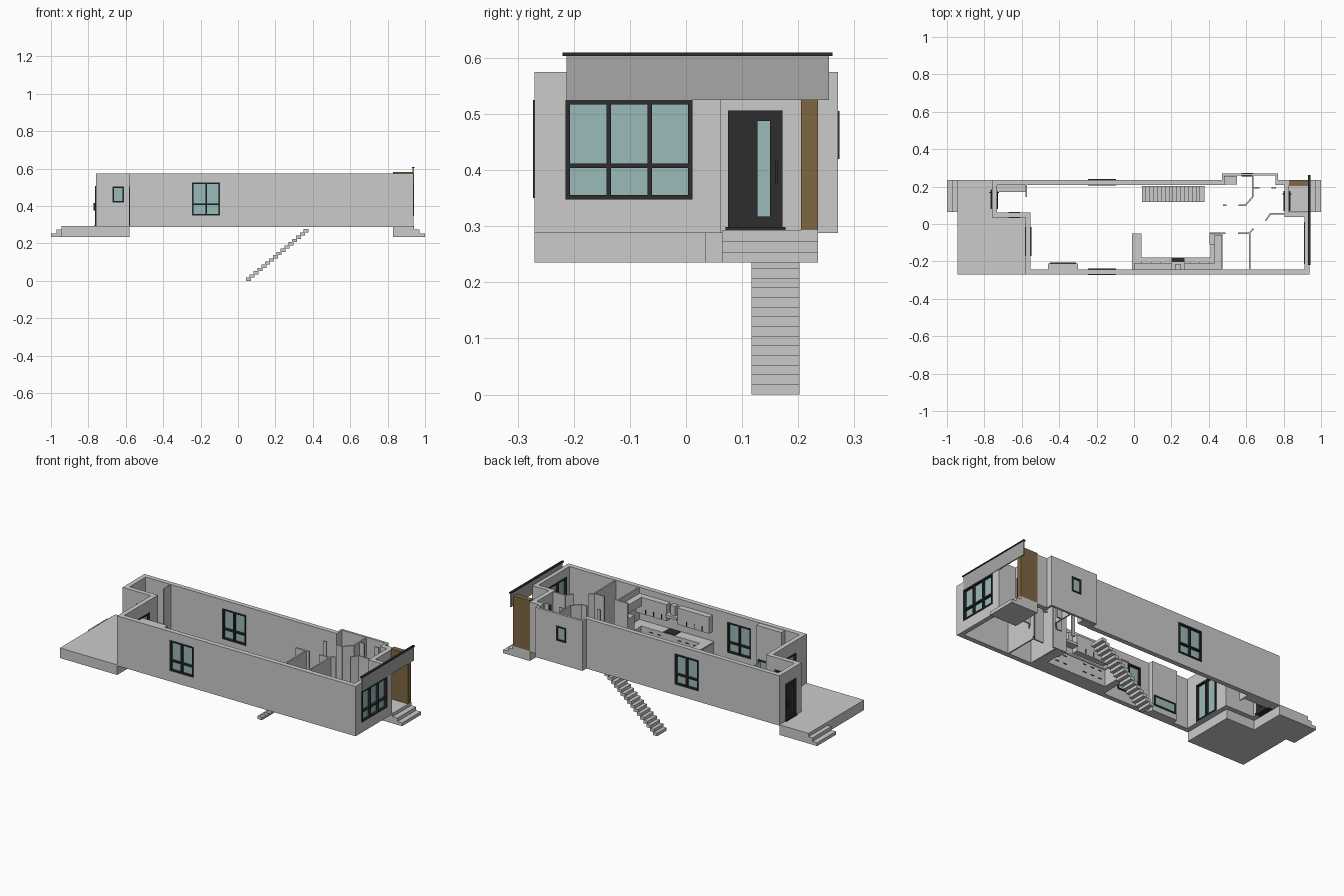
import bpy, bmesh
from mathutils import Vector

if "Cube" in bpy.data.objects:
    bpy.data.objects.remove(bpy.data.objects["Cube"])

def mat(name, r, g, b):
    m = bpy.data.materials.new(name)
    m.diffuse_color = (r, g, b, 1)
    m.use_nodes = True
    m.node_tree.nodes["Principled BSDF"].inputs["Base Color"].default_value = m.diffuse_color
    return m

DARK = mat("dark_metal", .026, .026, .026)
GLASS = mat("glass", .33, .49, .49)
WOOD = mat("wood", .21, .135, .054)
FASCIA = mat("fascia_grey", .39, .39, .39)
CONCRETE = mat("concrete", .53, .53, .53)

def finish(name, bm, material=None):
    bmesh.ops.recalc_face_normals(bm, faces=bm.faces[:])
    me = bpy.data.meshes.new(name)
    bm.to_mesh(me)
    bm.free()
    ob = bpy.data.objects.new(name, me)
    bpy.context.collection.objects.link(ob)
    if material:
        me.materials.append(material)
    return ob

def prism(bm, pts, z0, z1):
    lo = [bm.verts.new((x, y, z0)) for x, y in pts]
    hi = [bm.verts.new((x, y, z1)) for x, y in pts]
    bm.faces.new(lo)
    bm.faces.new(hi)
    for i in range(len(pts)):
        j = (i + 1) % len(pts)
        bm.faces.new((lo[i], lo[j], hi[j], hi[i]))

def boxes(name, items, material=None):
    bm = bmesh.new()
    for x0, x1, y0, y1, z0, z1 in items:
        prism(bm, [(x0, y0), (x1, y0), (x1, y1), (x0, y1)], z0, z1)
    return finish(name, bm, material)

def oriented(axis, d0, d1, u0, u1, z0, z1):
    return (d0, d1, u0, u1, z0, z1) if axis == 'x' else (u0, u1, d0, d1, z0, z1)

Z0, Z1 = .288, .575
openings = []

def window(name, axis, d0, d1, u0, u1, z0, z1, cols=1, split=None, t=.008):
    openings.append(oriented(axis, d0 - .02, d1 + .02, u0 + .001, u1 - .001, z0 + .001, z1 - .001))
    bars = [(u0, u1, z0, z0 + t), (u0, u1, z1 - t, z1)]
    for i in range(cols + 1):
        c = u0 + t / 2 + (u1 - u0 - t) * i / cols
        bars.append((c - t / 2, c + t / 2, z0 + t, z1 - t))
    if split:
        bars.append((u0 + t, u1 - t, split - t / 2, split + t / 2))
    boxes(name + "_frame", [oriented(axis, d0, d1, *b) for b in bars], DARK)
    m = (d0 + d1) / 2
    boxes(name + "_glass", [oriented(axis, m - .003, m + .003, u0 + t, u1 - t, z0 + t, z1 - t)], GLASS)

def door(name, d0, d1, u0, u1, g0, g1, z0=.293, z1=.506):
    openings.append((d0 - .02, d1 + .02, u0 + .001, u1 - .001, Z0 - .02, z1 - .001))
    panel = [(u0, g0, z0, z1), (g1, u1, z0, z1), (g0, g1, z0, .317), (g0, g1, .488, z1)]
    boxes(name + "_leaf", [(d0, d1, *p) for p in panel], DARK)
    m = (d0 + d1) / 2
    boxes(name + "_glass", [(m - .003, m + .003, g0, g1, .317, .488)], GLASS)
    boxes(name + "_threshold", [(d0 - .003, d1 + .003, u0 - .005, u1 + .005, Z0, .299)], DARK)
    boxes(name + "_handle", [(d0 - .008, d1 + .008, u1 - .013, u1 - .009, .375, .415)], DARK)

# windows and doors
window("front_window", 'y', -.273, -.239, -.245, -.095, .35, .525, 2, .41)
window("back_window", 'y', .205, .24, -.245, -.095, .35, .525, 2, .41)
window("recess_window", 'y', .031, .065, -.67, -.61, .42, .505)
window("bay_window", 'y', .254, .274, .575, .635, .42, .505)
window("street_window", 'x', .908, .942, -.215, .012, .348, .525, 3, .408)
window("patio_door", 'x', -.584, -.549, -.17, -.015, .293, .505, 2)
door("entry_door", .803, .834, .075, .172, .127, .15)
door("rear_door", -.764, -.731, .085, .18, .115, .14)

# outer wall shell with the openings cut out
outer = [(-.58, -.27), (.938, -.27), (.938, .062), (.83, .062), (.83, .235), (.77, .235),
         (.77, .271), (.47, .271), (.47, .235), (-.76, .235), (-.76, .035), (-.58, .035)]
inner = [(-.553, -.242), (.912, -.242), (.912, .038), (.804, .038), (.804, .208), (.757, .208),
         (.757, .258), (.483, .258), (.483, .208), (-.733, .208), (-.733, .062), (-.553, .062)]
bm = bmesh.new()
rings = [[bm.verts.new((x, y, z)) for x, y in p] for p, z in
         ((outer, Z0), (outer, Z1), (inner, Z1), (inner, Z0))]
for a, b in zip(rings, rings[1:] + rings[:1]):
    for i in range(12):
        j = (i + 1) % 12
        bm.faces.new((a[i], a[j], b[j], b[i]))
walls = finish("outer_walls", bm)
cutter = boxes("opening_cutter", openings)
cutter.hide_render = True
mod = walls.modifiers.new("openings", 'BOOLEAN')
mod.operation, mod.solver, mod.object = 'DIFFERENCE', 'EXACT', cutter
bpy.context.view_layer.objects.active = walls
bpy.ops.object.modifier_apply(modifier=mod.name)
bpy.data.objects.remove(cutter)

# interior partitions following short plan paths
paths = [[(-.576, .145), (-.576, .208)],
         [(.405, -.05), (.49, -.05)],
         [(.47, -.05), (.47, -.242)],
         [(.555, -.05), (.615, -.05), (.638, -.025)],
         [(.62, -.045), (.62, -.242)],
         [(.635, .258), (.635, .145), (.595, .1), (.56, .1)],
         [(.475, .1), (.495, .1)],
         [(.64, .195), (.67, .195)],
         [(.735, .195), (.76, .195)],
         [(.703, .017), (.73, .055), (.806, .055)]]
bm = bmesh.new()
for path in paths:
    for a, b in zip(path, path[1:]):
        a, b = Vector(a), Vector(b)
        n = (b - a).normalized().orthogonal() * .004
        prism(bm, [a + n, b + n, b - n, a - n], Z0, Z1 - .002)
finish("partitions", bm)

# entry canopy and wooden side screen
boxes("canopy_fascia", [(.934, .941, -.213, .255, .525, .603)], FASCIA)
boxes("canopy_cap", [(.931, .944, -.22, .261, .603, .61)], DARK)
boxes("wood_screen", [(.83, .938, .205, .235, .293, .582)], WOOD)

# porch, deck and their steps
boxes("entry_porch", [(.83, .94, .064, .235, .235, .293),
                      (.94, .97, .064, .235, .235, .274),
                      (.97, 1.0, .064, .235, .235, .254)], CONCRETE)
bm = bmesh.new()
prism(bm, [(-.945, -.27), (-.58, -.27), (-.58, .035), (-.76, .035), (-.76, .235), (-.945, .235)], .235, .293)
finish("deck", bm, CONCRETE)
boxes("deck_steps", [(-.97, -.945, .064, .235, .235, .274),
                     (-1.0, -.97, .064, .235, .235, .254)], CONCRETE)

# basement staircase
N = 16
rise, run = .276 / N, .33 / N
boxes("staircase", [(.042 + i * run, .042 + (i + 1) * run + .006, .117, .202,
                     i * rise, (i + 1) * rise) for i in range(N)], CONCRETE)

# kitchen cabinets
boxes("base_cabinets", [(-.005, .465, -.242, -.184, Z0, .382),
                        (-.005, .036, -.184, -.054, Z0, .382),
                        (.414, .465, -.184, -.11, Z0, .382)])
boxes("countertop", [(-.01, .465, -.242, -.18, .382, .39),
                     (-.01, .04, -.18, -.05, .382, .39),
                     (.41, .465, -.18, -.11, .382, .39)])
boxes("fridge", [(.405, .465, -.11, -.055, Z0, .48)])
boxes("wall_cabinets", [(.0, .2, -.242, -.208, .445, .54),
                        (.27, .465, -.242, -.208, .445, .54),
                        (.43, .465, -.208, -.06, .49, .54)])
boxes("range_hood", [(.2, .27, -.242, -.2, .47, .485), (.22, .25, -.242, -.215, .485, .54)])
boxes("stove_top", [(.2, .27, -.235, -.183, .39, .394)], DARK)
boxes("cabinet_handles", [(x, x + .02, -.184, -.18, z, z + .003)
                          for x in (.06, .11, .16, .29, .34) for z in (.32, .365)]
      + [(x, x + .003, -.208, -.204, .45, .475) for x in (.04, .09, .14, .3, .35, .4)], DARK)

# fireplace
boxes("chimney_breast", [(-.46, -.30, -.242, -.212, Z0, Z1 - .002)])
boxes("fireplace_frame", [(-.45, -.31, -.212, -.207, z, z + .008) for z in (.32, .372)]
      + [(x, x + .008, -.212, -.207, .32, .38) for x in (-.45, -.318)], DARK)
boxes("fireplace_glass", [(-.442, -.318, -.212, -.21, .328, .372)], GLASS)

# bathroom vanity and mudroom bench
boxes("vanity", [(.484, .55, .212, .257, Z0, .375)])
boxes("vanity_basin_rim", [(.492, .542, .219, .223, .375, .383), (.492, .542, .246, .25, .375, .383),
                           (.492, .496, .223, .246, .375, .383), (.538, .542, .223, .246, .375, .383)])
boxes("mudroom_bench", [(-.733, -.58, .172, .208, Z0, .335)])
